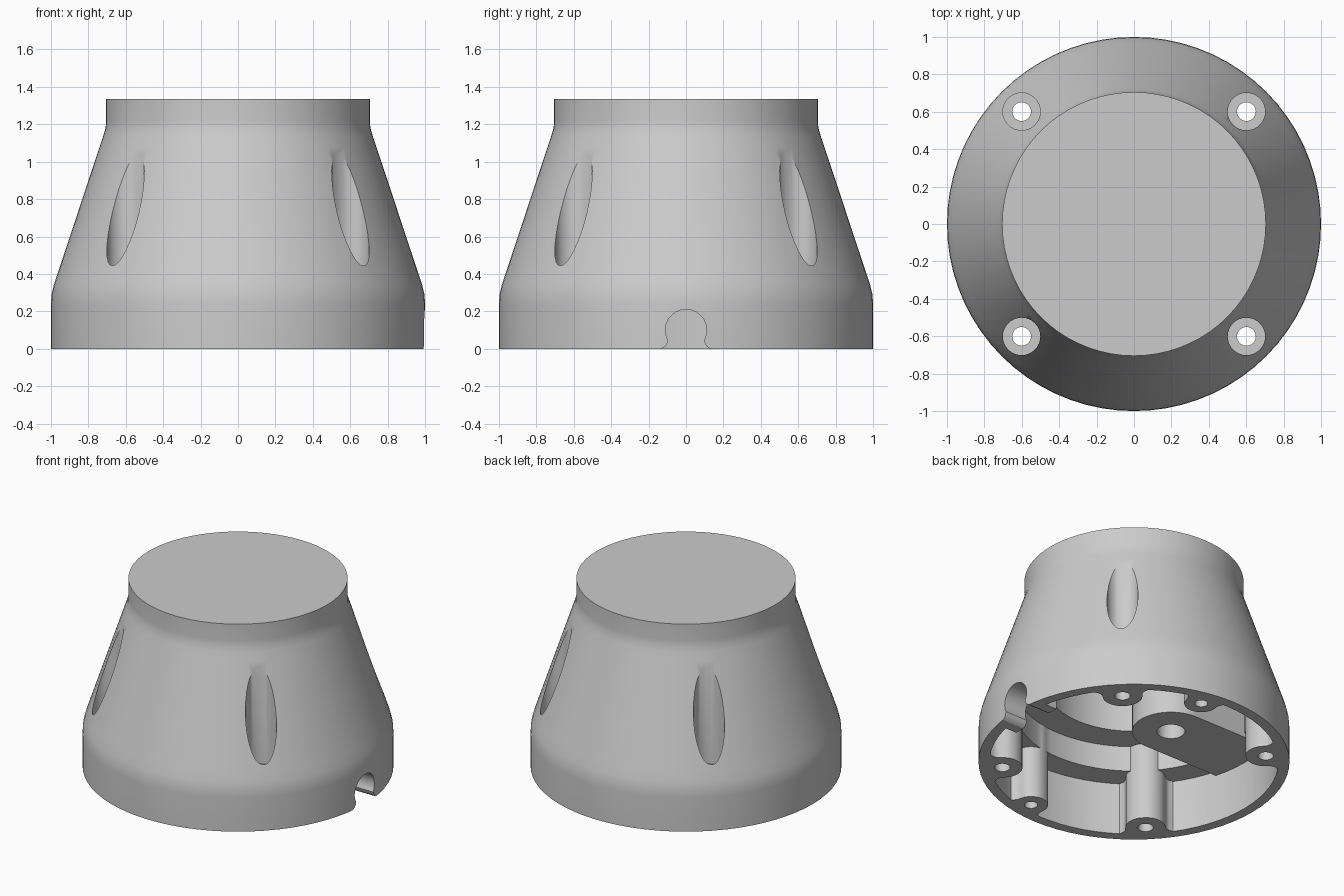
import bpy, bmesh
from math import radians, cos, sin, pi
from mathutils import Vector, Matrix

cube = bpy.data.objects.get("Cube")
if cube:
    bpy.data.objects.remove(cube, do_unlink=True)

grey = bpy.data.materials.new("light grey")
grey.use_nodes = True
grey.diffuse_color = (0.6, 0.6, 0.6, 1)
grey.node_tree.nodes["Principled BSDF"].inputs["Base Color"].default_value = (0.6, 0.6, 0.6, 1)


def finish(bm, name):
    bmesh.ops.remove_doubles(bm, verts=bm.verts, dist=1e-5)
    bmesh.ops.recalc_face_normals(bm, faces=bm.faces)
    mesh = bpy.data.meshes.new(name)
    bm.to_mesh(mesh)
    bm.free()
    mesh.materials.append(grey)
    obj = bpy.data.objects.new(name, mesh)
    bpy.context.collection.objects.link(obj)
    return obj


def lathe(name, profile, steps=72):
    """Revolve a closed (radius, z) profile that starts and ends on the axis."""
    bm = bmesh.new()
    verts = [bm.verts.new((r, 0, z)) for r, z in profile]
    edges = [bm.edges.new(pair) for pair in zip(verts, verts[1:])]
    bmesh.ops.spin(bm, geom=verts + edges, cent=(0, 0, 0), axis=(0, 0, 1),
                   angle=2 * pi, steps=steps, use_merge=True)
    return finish(bm, name)


def prism(name, points, push):
    """Extrude a flat outline along a vector."""
    bm = bmesh.new()
    face = bm.faces.new([bm.verts.new(p) for p in points])
    extruded = bmesh.ops.extrude_face_region(bm, geom=[face])["geom"]
    bmesh.ops.translate(bm, vec=push,
                        verts=[v for v in extruded if isinstance(v, bmesh.types.BMVert)])
    return finish(bm, name)


def cylinder(name, radius, x, y, low, high, sides=32):
    bm = bmesh.new()
    bmesh.ops.create_cone(bm, cap_ends=True, segments=sides, radius1=radius,
                          radius2=radius, depth=high - low,
                          matrix=Matrix.Translation((x, y, (low + high) / 2)))
    return finish(bm, name)


def box(name, low, high):
    low, high = Vector(low), Vector(high)
    bm = bmesh.new()
    bmesh.ops.create_cube(bm, size=1, matrix=Matrix.Translation((low + high) / 2)
                          @ Matrix.Diagonal((*(high - low), 1)))
    return finish(bm, name)


def combine(target, tool, operation='DIFFERENCE'):
    mod = target.modifiers.new("cut", 'BOOLEAN')
    mod.operation, mod.object, mod.solver = operation, tool, 'EXACT'
    bpy.context.view_layer.objects.active = target
    bpy.ops.object.modifier_apply(modifier=mod.name)
    bpy.data.objects.remove(tool, do_unlink=True)


def around(radius, degrees):
    return radius * cos(radians(degrees)), radius * sin(radians(degrees))


def boss(radius, centre, degrees):
    """Round screw boss that flares into the wall."""
    half = [(0.02, 1.0), (0.045, 1.12), (0.07, 1.4), (0.085, 1.8), (0.2, 1.8)]
    side = [(centre + dx, radius * w) for dx, w in half]
    side.insert(0, (centre - 0.02, radius * 0.97))
    for a in range(110, 180, 10):
        side.insert(0, (centre + radius * cos(radians(a)), radius * sin(radians(a))))
    side.sort(key=lambda p: p[0])
    turn = Matrix.Rotation(radians(degrees), 3, 'Z')
    outline = side + [(x, -y) for x, y in reversed(side)]
    return prism("boss", [turn @ Vector((x, y, -0.3)) for x, y in outline], (0, 0, 0.87))


corner_angles = (45, 135, 225, 315)
side_angles = (80, -80)

# Tapered outer shell, left long at the bottom and trimmed at the end
housing = lathe("housing", [(0, -0.1), (1, -0.1), (1, 0.24), (0.997, 0.29),
                            (0.985, 0.34), (0.965, 0.4), (0.74, 1.08), (0.72, 1.14),
                            (0.708, 1.18), (0.705, 1.22), (0.705, 1.335), (0, 1.335)])

# Stepped hollow, with everything that stands inside taken out of it first
hollow = lathe("hollow", [(0, -0.2), (0.93, -0.2), (0.93, 0.37), (0.76, 0.37),
                          (0.76, 0.55), (0.56, 0.55), (0.56, 1.2), (0, 1.2)])
for a in corner_angles:
    combine(hollow, boss(0.13, 0.85, a))
for a in side_angles:
    combine(hollow, boss(0.11, 0.865, a))
combine(hollow, box("notch_pad", (0.82, -0.2, -0.3), (1.1, 0.2, 0.5)))
combine(hollow, cylinder("inner_post", 0.25, -0.31, 0, 0.34, 1.3, 48))
combine(hollow, box("arm", (-1.1, -0.249, 0.34), (-0.31, 0.249, 1.3)))
combine(housing, hollow)
combine(housing, cylinder("post_hole", 0.09, -0.31, 0, 0.2, 0.9))

# Counterbored through holes and blind side holes
for a in corner_angles:
    x, y = around(0.85, a)
    combine(housing, cylinder("counterbore", 0.1, x, y, 0.36, 1.3))
    combine(housing, cylinder("screw_hole", 0.05, x, y, -0.2, 0.6))
for a in side_angles:
    combine(housing, cylinder("side_hole", 0.042, *around(0.865, a), -0.2, 0.3))

# Keyhole shaped cable notch with flared feet
half = [(0.11 * sin(radians(a)), 0.1 + 0.11 * cos(radians(a))) for a in range(10, 121, 10)]
half += [(0.1, 0.03), (0.11, 0.012), (0.13, 0), (0.13, -0.2)]
outline = half + [(-y, z) for y, z in reversed(half)]
combine(housing, prism("notch", [(0.7, y, z) for y, z in outline], (0.5, 0, 0)))

# Trim the underside flat
combine(housing, box("trim", (-2, -2, -1), (2, 2, 0)))

bpy.ops.object.select_all(action='DESELECT')
housing.select_set(True)
bpy.context.view_layer.objects.active = housing
bpy.ops.object.shade_smooth_by_angle(angle=radians(30))
